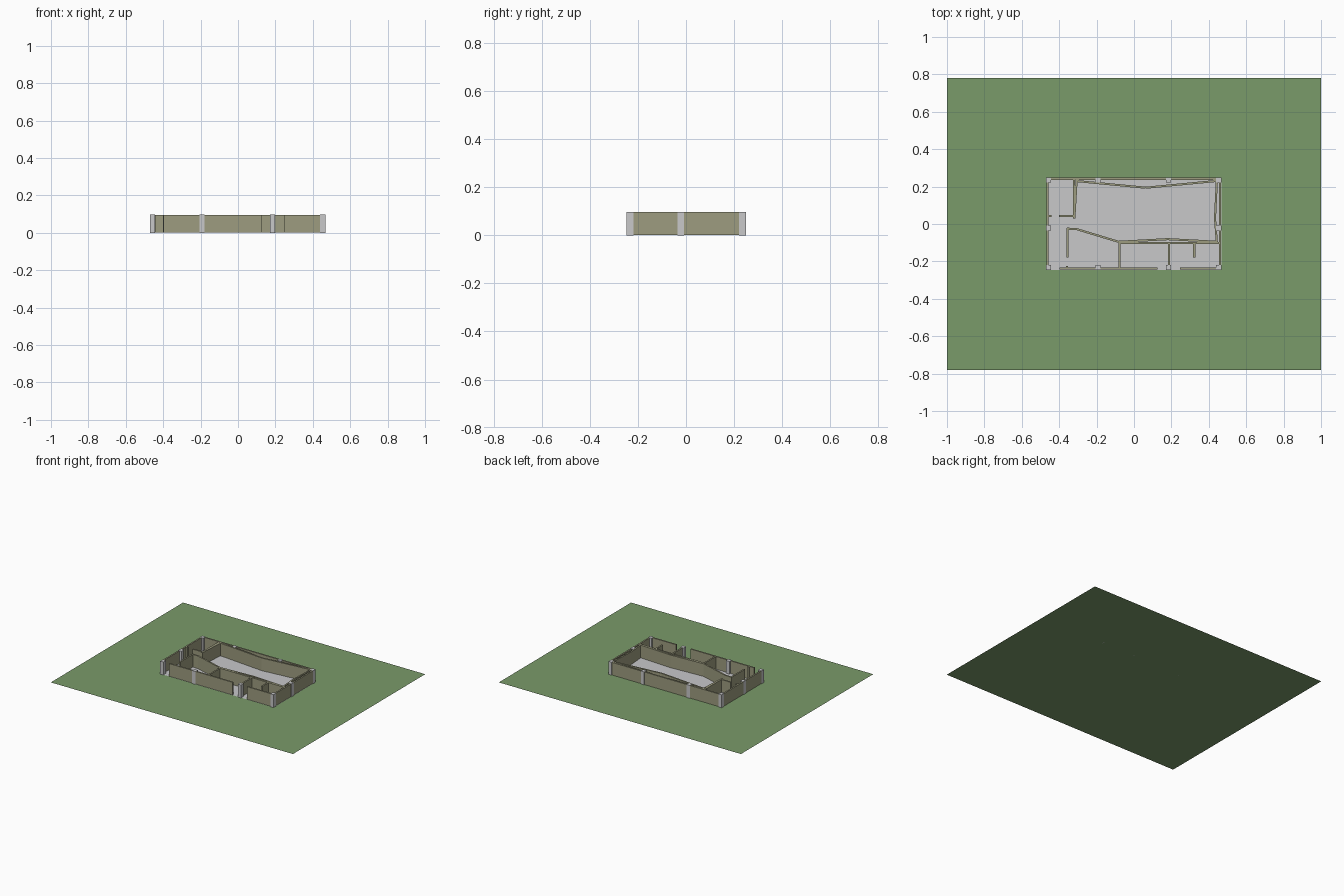
import bpy
import bmesh
from mathutils import Matrix, Vector

cube = bpy.data.objects.get("Cube")
if cube:
    bpy.data.objects.remove(cube, do_unlink=True)

HEIGHT = 0.096
FLOOR = 0.002


def material(name, rgb):
    mat = bpy.data.materials.new(name)
    mat.use_nodes = True
    color = (*rgb, 1)
    mat.diffuse_color = color
    mat.node_tree.nodes["Principled BSDF"].inputs["Base Color"].default_value = color
    return mat


grass = material("grass green", (0.195, 0.328, 0.144))
concrete = material("concrete grey", (0.58, 0.58, 0.59))
plaster = material("olive plaster", (0.34, 0.335, 0.215))


def finish(name, bm, mat):
    mesh = bpy.data.meshes.new(name)
    bm.to_mesh(mesh)
    bm.free()
    mesh.materials.append(mat)
    obj = bpy.data.objects.new(name, mesh)
    bpy.context.collection.objects.link(obj)


def sheet(name, width, depth, z, mat):
    bm = bmesh.new()
    bmesh.ops.create_grid(bm, x_segments=1, y_segments=1, size=0.5,
                          matrix=Matrix.Translation((0, 0, z)) @ Matrix.Diagonal((width, depth, 1, 1)))
    finish(name, bm, mat)


def wall(name, *points, thick=0.011):
    """Upright slabs along a plan path."""
    bm = bmesh.new()
    for a, b in zip(points, points[1:]):
        a, b = Vector(a), Vector(b)
        run = b - a
        turn = Matrix.Rotation(Vector((1, 0)).angle_signed(run) * -1, 4, 'Z')
        mid = (a + b) / 2
        place = Matrix.Translation((mid.x, mid.y, (HEIGHT + FLOOR) / 2))
        size = Matrix.Diagonal((run.length, thick, HEIGHT - FLOOR, 1))
        bmesh.ops.create_cube(bm, size=1, matrix=place @ turn @ size)
    finish(name, bm, plaster)


# Ground and floor
sheet("lawn", 2, 1.56, 0, grass)
sheet("floor_slab", 0.934, 0.492, FLOOR, concrete)

# Columns around the perimeter
bm = bmesh.new()
top = HEIGHT + 0.001
for x in (-0.456, -0.192, 0.185, 0.453):
    for y in (-0.233, -0.022, 0.235):
        if y == -0.022 and abs(x) < 0.4:
            continue
        bmesh.ops.create_cube(bm, size=1, matrix=Matrix.Translation((x, y, top / 2))
                              @ Matrix.Diagonal((0.027, 0.028, top, 1)))
finish("columns", bm, concrete)

# Outer walls, with two openings in the front
wall("back_wall", (-0.46, 0.242), (0.46, 0.242))
wall("right_wall", (-0.463, -0.235), (-0.463, 0.24))
wall("left_wall", (0.459, -0.235), (0.459, 0.24))
wall("front_wall_long", (-0.398, -0.238), (0.125, -0.238))
wall("front_wall_short", (0.246, -0.238), (0.455, -0.238))

# Straight partitions
wall("side_room_wall", (-0.32, 0.24), (-0.32, 0.03))
wall("side_room_front", (-0.4, 0.043), (-0.318, 0.043))
wall("side_room_stub", (-0.465, 0.043), (-0.442, 0.043))
wall("front_rooms_wall", (-0.083, -0.102), (0.46, -0.102))
wall("room_divider_a", (-0.078, -0.1), (-0.078, -0.235))
wall("room_divider_b", (0.186, -0.1), (0.186, -0.235))
wall("room_divider_c", (0.322, -0.1), (0.322, -0.18))
wall("lobby_wall", (-0.356, -0.022), (-0.356, -0.18))
wall("lobby_stub", (-0.358, -0.224), (-0.358, -0.238))

# Angled lining of the main hall
wall("hall_back_lining", (-0.312, 0.23), (0.063, 0.194), (0.44, 0.23))
wall("hall_left_lining", (0.443, 0.232), (0.433, 0.03), (0.443, -0.1))
wall("hall_front_lining", (0.443, -0.095), (0.18, -0.081), (-0.08, -0.095))
wall("hall_entry_lining", (-0.08, -0.096), (-0.308, -0.027), (-0.358, -0.025))
wall("hall_right_lining", (-0.307, 0.232), (-0.319, 0.03))
